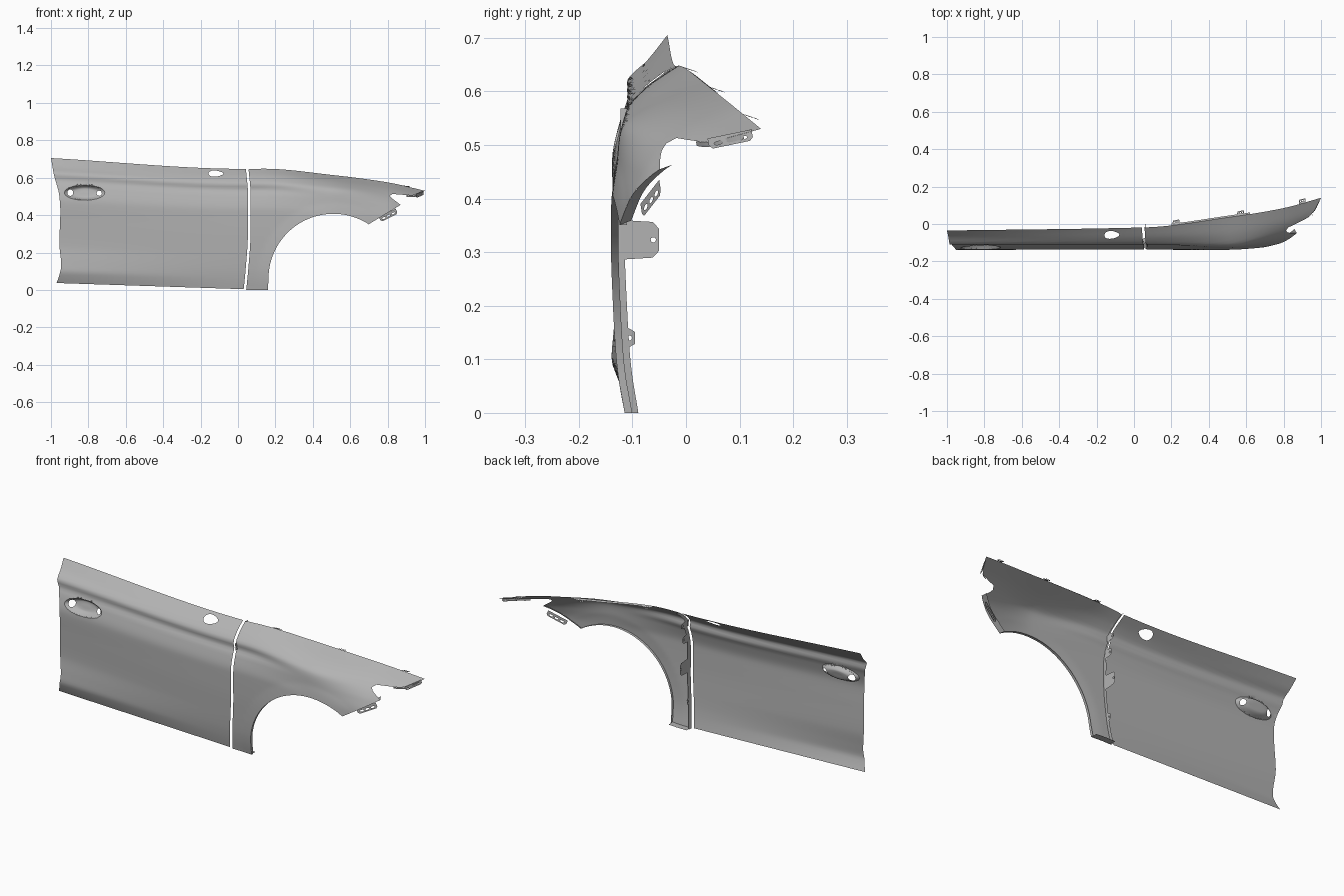
import bpy, bmesh
from math import radians, sin, cos, pi, hypot
from mathutils import Vector, kdtree
from mathutils.geometry import delaunay_2d_cdt

cube = bpy.data.objects.get("Cube")
if cube:
    bpy.data.objects.remove(cube, do_unlink=True)

paint = bpy.data.materials.new("grey_panel")
paint.use_nodes = True
grey = (0.45, 0.45, 0.45, 1)
paint.diffuse_color = grey
for node in paint.node_tree.nodes:
    if node.type == 'BSDF_PRINCIPLED':
        node.inputs["Base Color"].default_value = grey


def curve(keys, values, t):
    """Monotone cubic through the key points."""
    t = min(max(t, keys[0]), keys[-1])
    slopes = [(values[i + 1] - values[i]) / (keys[i + 1] - keys[i]) for i in range(len(keys) - 1)]

    def tangent(i):
        if i == 0 or i == len(slopes):
            return slopes[min(i, len(slopes) - 1)]
        a, b = slopes[i - 1], slopes[i]
        return 2 * a * b / (a + b) if a * b > 0 else 0

    i = 0
    while i < len(slopes) - 1 and t > keys[i + 1]:
        i += 1
    span = keys[i + 1] - keys[i]
    f = (t - keys[i]) / span
    ease = f * f * (3 - 2 * f)
    return (values[i] * (1 - ease) + values[i + 1] * ease
            + span * (f * (1 - f) ** 2 * tangent(i) - f * f * (1 - f) * tangent(i + 1)))


# Body surface: depth profiles (thousandths) at stations along the length
LEVELS = [0, .05, .1, .17, .3, .5, .65, .78, .83, .87, .93, 1]
STATIONS = [-1, .06, .5, .8, 1]
PROFILES = [
    [-115, -130, -140, -136, -128, -133, -138, -120, -108, -110, -72, -35],
    [-110, -116, -121, -126, -131, -136, -137, -120, -106, -110, -80, -18],
    [-110, -116, -121, -126, -131, -133, -133, -128, -125, -118, -68, 35],
    [-105, -105, -105, -105, -105, -105, -104, -82, -65, -45, 0, 85],
    [0, 0, 0, 0, 0, 0, 0, 5, 15, 30, 62, 140],
]
ARCH_X, ARCH_Z, ARCH_R = .51, .06, .347
HANDLE_X, HANDLE_Z, HANDLE_W, HANDLE_H = -.82, .52, .108, .04


def top(x):
    return curve([-1, .045, .14, .5, .8, 1], [.705, .647, .648, .615, .575, .53], x)


def bottom(x):
    return max(0, .005 - .032 * x)


def depth(x, z):
    level = (z - bottom(x)) / (top(x) - bottom(x))
    y = curve(STATIONS, [curve(LEVELS, row, level) for row in PROFILES], x) / 1000
    lip = hypot(x - ARCH_X, z - ARCH_Z) - ARCH_R
    if x > .06 and lip < .06:                      # wheel arch flare
        y -= .005 * (1 - max(lip, 0) / .06)
    e = hypot((x - HANDLE_X) / HANDLE_W, (z - HANDLE_Z) / HANDLE_H)
    if e < 1:                                      # handle recess
        f = min(1, (1 - e) / .5)
        y += .028 * f * (2 - f)
    return y


def body(x, z):
    return (x, depth(x, z), z)


def inside(p, loop):
    hit = False
    for a, b in zip(loop, loop[1:] + loop[:1]):
        if (a[1] > p[1]) != (b[1] > p[1]) and p[0] < a[0] + (b[0] - a[0]) * (p[1] - a[1]) / (b[1] - a[1]):
            hit = not hit
    return hit


def densify(loop, step=.018):
    out = []
    for a, b in zip(loop, loop[1:] + loop[:1]):
        n = max(1, round(hypot(b[0] - a[0], b[1] - a[1]) / step))
        out += [(a[0] + (b[0] - a[0]) * k / n, a[1] + (b[1] - a[1]) * k / n) for k in range(n)]
    return out


def oval(x, z, w, h, n=16, taper=0):
    return [(x + w * cos(2 * pi * k / n), z + h * sin(2 * pi * k / n) * (1 - taper * cos(2 * pi * k / n)))
            for k in range(n)]


def finish(name, bm):
    mesh = bpy.data.meshes.new(name)
    bm.to_mesh(mesh)
    bm.free()
    mesh.materials.append(paint)
    obj = bpy.data.objects.new(name, mesh)
    bpy.context.collection.objects.link(obj)
    bpy.ops.object.select_all(action='DESELECT')
    obj.select_set(True)
    bpy.context.view_layer.objects.active = obj
    bpy.ops.object.shade_smooth_by_angle(angle=radians(35))


def panel(name, outline, holes, place, extra=(), grid=None):
    """Sheet with holes, filled flat and then laid onto a surface."""
    loops = [densify(outline)] + holes
    points, edges = [], []
    for loop in loops:
        start, n = len(points), len(loop)
        points += loop
        edges += [(start + k, start + (k + 1) % n) for k in range(n)]
    points += list(extra)
    tree = kdtree.KDTree(len(points))
    for i, p in enumerate(points):
        tree.insert((p[0], p[1], 0), i)
    tree.balance()
    if grid:
        us, vs = [p[0] for p in outline], [p[1] for p in outline]
        for i in range(int((max(us) - min(us)) / grid[0]) + 1):
            for j in range(int((max(vs) - min(vs)) / grid[1]) + 1):
                p = (min(us) + i * grid[0], min(vs) + j * grid[1])
                if tree.find((p[0], p[1], 0))[2] > .007 and inside(p, loops[0]):
                    points.append(p)
    result = delaunay_2d_cdt([Vector(p) for p in points], edges, [], 0, 1e-6)
    flat, faces = result[0], result[2]
    bm = bmesh.new()
    verts = [bm.verts.new(place(p.x, p.y)) for p in flat]
    for face in faces:
        c = sum((flat[i] for i in face), Vector((0, 0))) / len(face)
        if inside(c, loops[0]) and not any(inside(c, h) for h in holes):
            bm.faces.new([verts[i] for i in face])
    bmesh.ops.delete(bm, geom=[v for v in bm.verts if not v.link_faces], context='VERTS')
    finish(name, bm)


def flange(name, path, shift):
    """Strip turned inward from an edge path."""
    bm = bmesh.new()
    rows = [(bm.verts.new(p), bm.verts.new(Vector(p) + Vector(shift(p)))) for p in path]
    for a, b in zip(rows, rows[1:]):
        bm.faces.new((a[0], b[0], b[1], a[1]))
    finish(name, bm)


def seam(z):
    return curve([0, .1, .3, .5, .65], [.03, .04, .053, .054, .042], z)


def rear(z):
    return curve([.037, .08, .13, .25, .42, .5, .62, .705],
                 [-.97, -.955, -.945, -.955, -.95, -.955, -.985, -1], z)


def spread(a, b, n):
    return [a + (b - a) * k / n for k in range(n + 1)]


# Door with handle recess and mirror opening
door = [(rear(z), z) for z in spread(.705, .037, 40)]
door += [(seam(z), z) for z in spread(.004, .647, 36)]
door += [(x, top(x)) for x in spread(.02, -.98, 50)]
handle_holes = [oval(HANDLE_X - .077, HANDLE_Z, .016, .018, 12), oval(HANDLE_X + .078, HANDLE_Z - .003, .014, .014, 12)]
mirror_hole = oval(-.118, .622, .04, .016, 20, .3)
dish = [p for k in (1.03, 1, .9, .78, .64, .5, .25)
        for p in oval(HANDLE_X, HANDLE_Z, HANDLE_W * k, HANDLE_H * k, 44)
        if not any(inside(p, h) for h in handle_holes)]
panel("door_skin", door, handle_holes + [mirror_hole], body, dish, (.02, .0125))

# Fender with wheel arch and headlight notch
rear_edge = [(seam(z) + .014, z) for z in spread(.645, 0, 40)]
arch = [(ARCH_X + ARCH_R * cos(a), ARCH_Z + ARCH_R * sin(a)) for a in spread(pi, radians(57), 44)]
arch = [(.16, 0)] + arch
nose = [(.87, .455), (.822, .49), (.812, .503), (.825, .513), (.93, .505), (.97, .513)]
crown = [(x, top(x)) for x in spread(1, .08, 46)]
panel("fender_skin", rear_edge + arch + nose + crown, [], body, (), (.018, .011))

# Turned flanges around the fender
flange("fender_rear_flange", [body(*p) for p in rear_edge], lambda p: (.004, .021, 0))
flange("wheel_arch_flange", [body(*p) for p in arch], lambda p: (0, .014, 0))
flange("fender_top_flange", [body(x, top(x)) for x in spread(.2, .62, 24)], lambda p: (0, .009, -.006))
flange("fender_foot_flange", [body(x, .001) for x in spread(.05, .158, 6)], lambda p: (0, .035, 0))
lower = [(arch[-1][0] + (.87 - arch[-1][0]) * t, arch[-1][1] + (.455 - arch[-1][1]) * t) for t in spread(0, 1, 10)]
flange("headlight_flange", [body(*p) for p in lower], lambda p: (-.012, .022, .008))
flange("nose_flange", [body(x, curve([.9, .93, .97, 1], [.507, .505, .513, .53], x))
                       for x in spread(.9, .985, 10)], lambda p: (0, .002, -.009))

# Mounting tabs along the rear of the fender
for name, z, h, tip in (("hinge_tab", .323, .037, -.05), ("upper_tab", .47, .022, -.075),
                        ("shoulder_tab", .55, .018, -.06), ("lower_tab", .14, .02, -.095)):
    shape = [(-.122, z - h), (tip - .012, z - h * .9), (tip, z - h * .55),
             (tip, z + h * .55), (tip - .012, z + h * .9), (-.122, z + h)]
    panel(name, shape, [oval(tip - .011, z, .005, .005, 10)], lambda u, v: (seam(v) + .018, u, v))


# Slotted brackets: u runs along the edge, v drops away from it
def bracket(name, start, along, drop):
    place = lambda u, v: Vector(start) + Vector(along) * u + Vector(drop) * v
    shape = [(0, 0), (1, 0), (1, .7), (.92, 1), (.08, 1), (0, .7)]
    panel(name, shape, [oval(u, .6, .1, .16, 10) for u in (.22, .5, .78)], place)


bracket("headlight_bracket", (.753, -.085, .39), (.09, .035, .045), (.012, .004, -.026))
bracket("nose_bracket", (.95, .04, .512), (.04, .082, .017), (.004, .004, -.02))
for x in (.225, .57, .9):
    bracket("top_tab", body(x - .018, top(x - .018)), (.036, .008, -.004), (0, .024, -.008))
